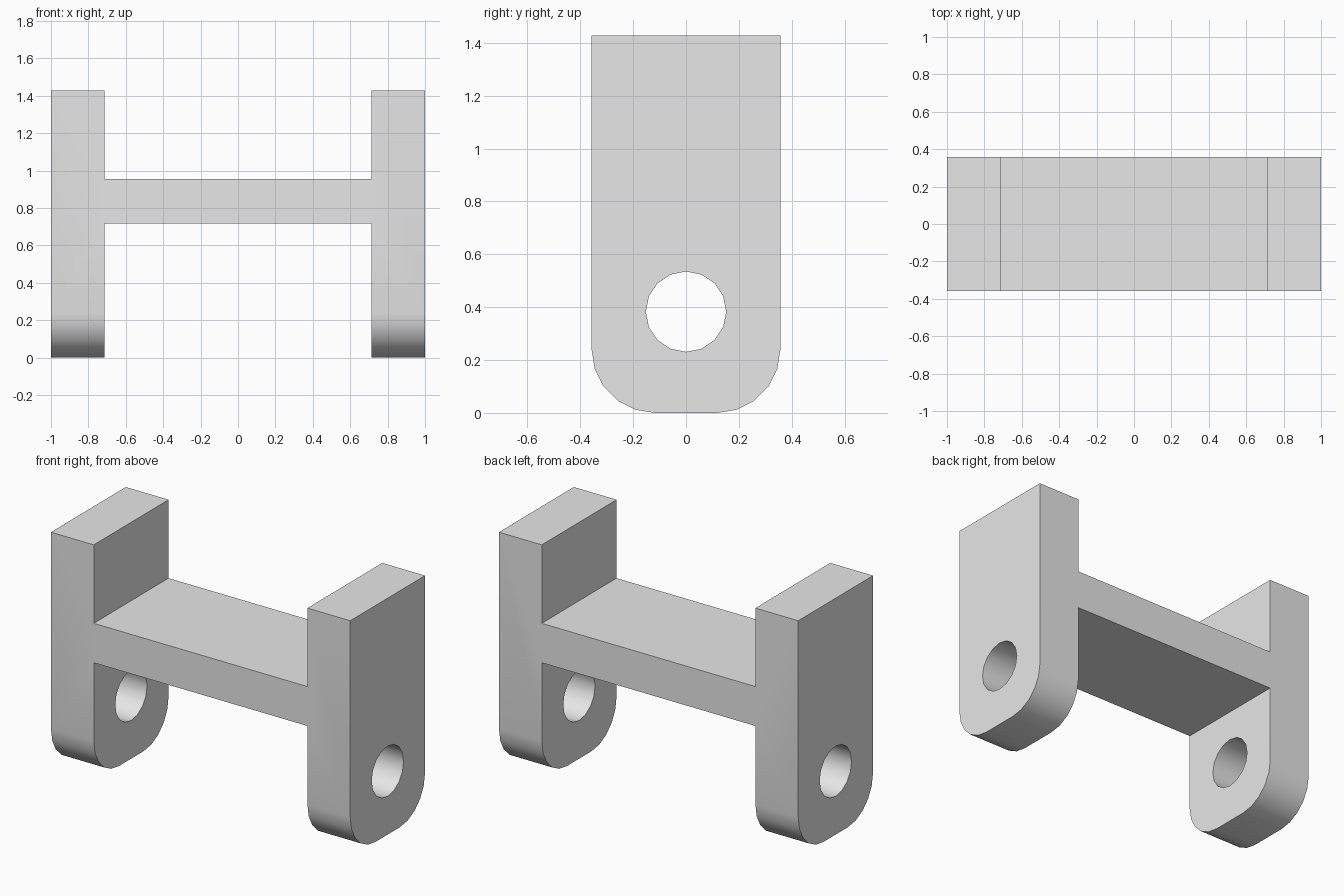
import bpy
import bmesh
import math

cube = bpy.data.objects.get("Cube")
if cube:
    bpy.data.objects.remove(cube, do_unlink=True)

HALF_DEPTH = 0.357
HEIGHT = 1.428
INNER = 0.714
BAR_LOW, BAR_HIGH = 0.716, 0.954

grey = bpy.data.materials.new("light grey")
grey.use_nodes = True
colour = (0.8, 0.8, 0.8, 1)
grey.diffuse_color = colour
grey.node_tree.nodes["Principled BSDF"].inputs["Base Color"].default_value = colour

# H-shaped bracket: half of the front profile, mirrored to the other side
half = [(INNER, BAR_LOW), (INNER, 0), (1, 0),
        (1, HEIGHT), (INNER, HEIGHT), (INNER, BAR_HIGH)]
profile = half + [(-x, z) for x, z in reversed(half)]

bm = bmesh.new()
front = bm.faces.new([bm.verts.new((x, -HALF_DEPTH, z)) for x, z in profile])
extruded = bmesh.ops.extrude_face_region(bm, geom=[front], use_keep_orig=True)
back_verts = [g for g in extruded["geom"] if isinstance(g, bmesh.types.BMVert)]
bmesh.ops.translate(bm, verts=back_verts, vec=(0, 2 * HALF_DEPTH, 0))
bmesh.ops.recalc_face_normals(bm, faces=bm.faces)

# Rounded feet: bevel the bottom edges that run along x
feet = [e for e in bm.edges
        if all(v.co.z < 0.001 for v in e.verts)
        and abs(e.verts[0].co.y - e.verts[1].co.y) < 0.001]
bmesh.ops.bevel(bm, geom=feet, offset=0.24, offset_type='OFFSET',
                segments=5, profile=0.5, affect='EDGES')
bmesh.ops.recalc_face_normals(bm, faces=bm.faces)

mesh = bpy.data.meshes.new("bracket")
bm.to_mesh(mesh)
bm.free()
mesh.materials.append(grey)
bracket = bpy.data.objects.new("bracket", mesh)
bpy.context.collection.objects.link(bracket)

# Pin hole through both legs
bpy.ops.mesh.primitive_cylinder_add(vertices=16, radius=0.152, depth=2.4,
                                    location=(0, 0, 0.383),
                                    rotation=(0, math.pi / 2, 0))
cutter = bpy.context.object
cutter.name = "hole_cutter"
cutter.hide_render = True
cutter.data.materials.append(grey)

cut = bracket.modifiers.new("pin_hole", 'BOOLEAN')
cut.operation = 'DIFFERENCE'
cut.solver = 'EXACT'
cut.object = cutter

bpy.ops.object.select_all(action='DESELECT')
bracket.select_set(True)
bpy.context.view_layer.objects.active = bracket
bpy.ops.object.modifier_apply(modifier=cut.name)
bpy.data.objects.remove(cutter, do_unlink=True)

# Smooth feet and hole, crisp edges elsewhere
bpy.ops.object.shade_smooth_by_angle(angle=math.radians(30))
